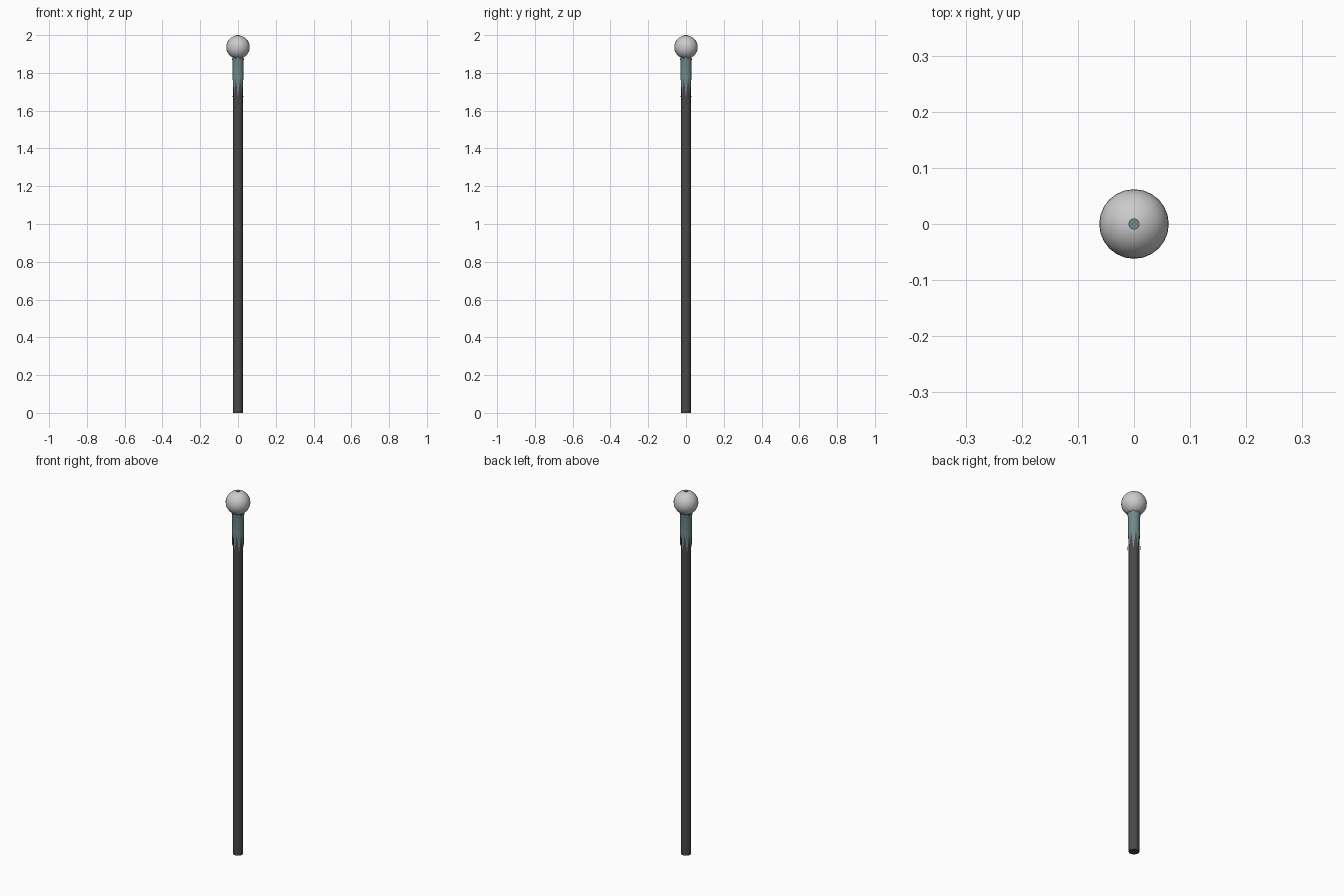
import bpy, bmesh, math

if "Cube" in bpy.data.objects:
    bpy.data.objects.remove(bpy.data.objects["Cube"])

def material(name, rgb):
    m = bpy.data.materials.new(name)
    m.diffuse_color = (*rgb, 1)
    m.use_nodes = True
    m.node_tree.nodes["Principled BSDF"].inputs["Base Color"].default_value = m.diffuse_color
    return m

wood = material("dark_wood", (0.065, 0.065, 0.065))
teal = material("teal_metal", (0.16, 0.25, 0.26))
brown = material("brown_tip", (0.10, 0.05, 0.02))

def smooth(ob):
    bpy.ops.object.select_all(action='DESELECT')
    ob.select_set(True)
    bpy.context.view_layer.objects.active = ob
    bpy.ops.object.shade_smooth_by_angle(angle=math.radians(40))

def cylinder(name, r, z0, z1, mat, n=16):
    bpy.ops.mesh.primitive_cylinder_add(vertices=n, radius=r, depth=z1 - z0,
                                        location=(0, 0, (z0 + z1) / 2))
    ob = bpy.context.object
    ob.name = name
    ob.data.materials.append(mat)
    smooth(ob)
    return ob

# Shaft with a brown foot face
shaft = cylinder("shaft", 0.026, 0, 1.89, wood)
shaft.data.materials.append(brown)
for p in shaft.data.polygons:
    if p.normal.z < -0.9:
        p.material_index = 1

# Toothed sleeve: points down over the shaft, short points up under the knob
TEETH, SEG = 8, 16
bm = bmesh.new()
rings = []
for level in range(4):
    ring = []
    for i in range(SEG):
        a = 2 * math.pi * i / SEG
        tip = 0.5 + 0.5 * math.cos(TEETH * a)
        z = (1.77 - 0.10 * tip, 1.78, 1.86, 1.875 + 0.012 * tip)[level]
        r = (0.0305, 0.0295, 0.0295, 0.033)[level]
        ring.append(bm.verts.new((r * math.cos(a), r * math.sin(a), z)))
    rings.append(ring)
for lo, hi in zip(rings, rings[1:]):
    for i in range(SEG):
        j = (i + 1) % SEG
        bm.faces.new((lo[i], lo[j], hi[j], hi[i]))
me = bpy.data.meshes.new("sleeve")
bm.to_mesh(me)
bm.free()
sleeve = bpy.data.objects.new("sleeve", me)
bpy.context.collection.objects.link(sleeve)
me.materials.append(teal)
smooth(sleeve)

# Round knob
bpy.ops.mesh.primitive_uv_sphere_add(segments=24, ring_count=16, radius=0.062,
                                     location=(0, 0, 1.936))
knob = bpy.context.object
knob.name = "knob"
smooth(knob)

# Small stud on top of the knob
cylinder("top_stud", 0.01, 1.98, 2.0, teal, 12)
